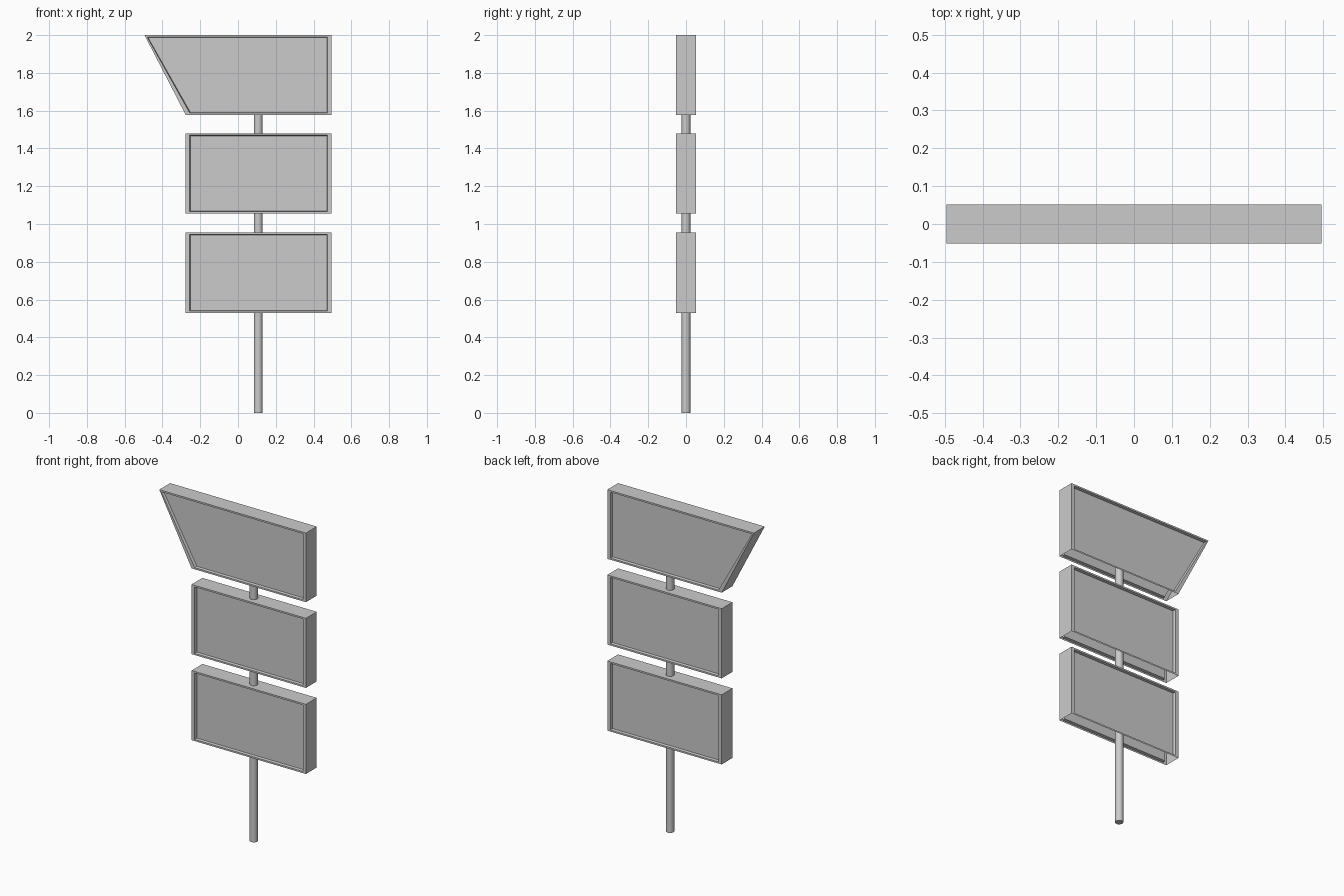
import bpy, bmesh
from mathutils import Matrix

if "Cube" in bpy.data.objects:
    bpy.data.objects.remove(bpy.data.objects["Cube"])

HALF_DEPTH = 0.052   # half thickness of a sign box
RECESS = 0.016       # how far the panels sit behind the frame
RIGHT, LEFT, TIP = 0.495, -0.277, -0.495


def finish(name, bm):
    mesh = bpy.data.meshes.new(name)
    bm.to_mesh(mesh)
    bm.free()
    obj = bpy.data.objects.new(name, mesh)
    bpy.context.collection.objects.link(obj)
    return obj


def outline(z0, z1, top_left, side, edge, tip):
    """Four corners seen from the front, inset by the given margins."""
    return [(LEFT + side, z0 + edge), (RIGHT - side, z0 + edge),
            (RIGHT - side, z1 - edge), (top_left + tip, z1 - edge)]


def sign_box(name, z0, z1, top_left):
    """Hollow box, open underneath, with a recessed panel front and back."""
    slanted = top_left < LEFT
    outer = outline(z0, z1, top_left, 0, 0, 0)
    frame = outline(z0, z1, top_left, 0.021, 0.010, 0.014 if slanted else 0.021)
    panel = outline(z0, z1, top_left, 0.025, 0.013, 0.019 if slanted else 0.025)
    d, r = HALF_DEPTH, HALF_DEPTH - RECESS
    bm = bmesh.new()
    rings = [[bm.verts.new((x, y, z)) for x, z in pts]
             for pts, y in ((panel, -r), (frame, -d), (outer, -d),
                            (outer, d), (frame, d), (panel, r))]
    for k, (a, b) in enumerate(zip(rings, rings[1:])):
        for i in range(4):
            if k == 2 and i == 0:      # open underside
                continue
            j = (i + 1) % 4
            bm.faces.new((a[i], b[i], b[j], a[j]))
    bm.faces.new(rings[0])
    bm.faces.new(rings[-1][::-1])
    return finish(name, bm)


# Sign boxes, the top one with a slanted left side
sign_box("lower_sign", 0.53, 0.955, LEFT)
sign_box("middle_sign", 1.055, 1.48, LEFT)
sign_box("top_sign", 1.578, 2.0, TIP)

# Pole running up through all the boxes
POLE_TOP = 1.95
bm = bmesh.new()
bmesh.ops.create_cone(bm, cap_ends=True, segments=20, radius1=0.023, radius2=0.023,
                      depth=POLE_TOP, matrix=Matrix.Translation((0.107, 0, POLE_TOP / 2)))
for f in bm.faces:
    f.smooth = len(f.verts) == 4
for e in bm.edges:
    e.smooth = all(f.smooth for f in e.link_faces)
finish("pole", bm)
